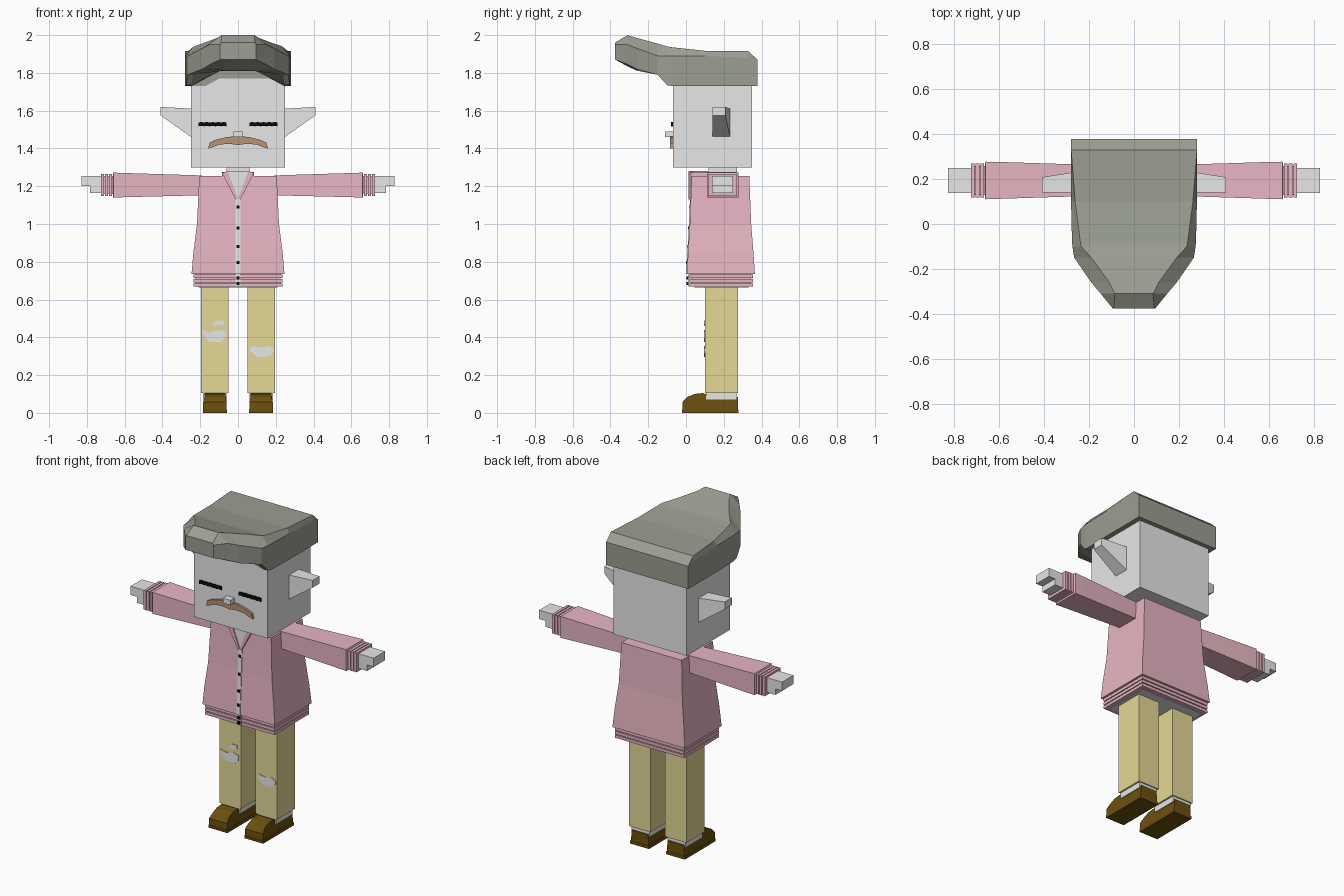
import bpy
import bmesh

default_cube = bpy.data.objects.get("Cube")
if default_cube:
    bpy.data.objects.remove(default_cube, do_unlink=True)


def material(name, red, green, blue):
    mat = bpy.data.materials.new(name)
    mat.use_nodes = True
    colour = (red, green, blue, 1)
    mat.diffuse_color = colour
    mat.node_tree.nodes["Principled BSDF"].inputs["Base Color"].default_value = colour
    return mat


SKIN = material("pale skin", .8, .8, .8)
HAIR = material("grey hair", .33, .345, .29)
PINK = material("pink jacket", .84, .49, .57)
TAN = material("tan trousers", .78, .69, .30)
SHOE = material("dark brown leather", .15, .08, .004)
MOUSTACHE = material("brown moustache", .48, .29, .19)
BLACK = material("black", .003, .003, .003)


def loft(name, rings, mat, mirror=False):
    """Skin a list of equal-sized point rings and cap both ends."""
    bm = bmesh.new()
    loops = [[bm.verts.new(p) for p in ring] for ring in rings]
    count = len(loops[0])
    for a, b in zip(loops, loops[1:]):
        for i in range(count):
            j = (i + 1) % count
            bm.faces.new((a[i], a[j], b[j], b[i]))
    bm.faces.new(loops[0])
    bm.faces.new(loops[-1])
    bmesh.ops.recalc_face_normals(bm, faces=bm.faces)
    mesh = bpy.data.meshes.new(name)
    bm.to_mesh(mesh)
    bm.free()
    mesh.materials.append(mat)
    obj = bpy.data.objects.new(name, mesh)
    bpy.context.scene.collection.objects.link(obj)
    if mirror:
        mod = obj.modifiers.new("mirror", "MIRROR")
        mod.use_mirror_merge = False
    return obj


def level(z, x0, x1, y0, y1):
    """Horizontal rectangle."""
    return [(x0, y0, z), (x1, y0, z), (x1, y1, z), (x0, y1, z)]


def slab(x, y0, y1, z0, z1):
    """Rectangle facing sideways."""
    return [(x, y0, z0), (x, y1, z0), (x, y1, z1), (x, y0, z1)]


def box(name, x, y, z, mat, mirror=False):
    return loft(name, [level(h, *x, *y) for h in z], mat, mirror)


def plate(name, outline, y0, y1, mat, mirror=False):
    """Front-facing outline given thickness along y."""
    return loft(name, [[(x, y, z) for x, z in outline] for y in (y0, y1)], mat, mirror)


# Head, neck and ears
box("head", (-.25, .25), (-.07, .35), (1.3, 1.8), SKIN)
box("neck", (-.06, .06), (.12, .27), (1.2, 1.31), SKIN)
loft("ear", [slab(.24, .14, .235, 1.455, 1.61), slab(.41, .14, .208, 1.575, 1.62)], SKIN, True)

# Face
box("nose", (-.025, .025), (-.11, -.06), (1.46, 1.49), SKIN)
lash_top = [(.06 + .015 * i, 1.537 + .003 * (i % 2)) for i in range(11)]
lash_low = [(x, z - .02) for x, z in reversed(lash_top)]
plate("closed_eye", lash_top + lash_low, -.079, -.07, BLACK, True)
half = [(0, 1.466), (.06, 1.46), (.12, 1.445), (.15, 1.43),
        (.158, 1.4), (.13, 1.408), (.1, 1.42), (.05, 1.425), (0, 1.418)]
other = [(-x, z) for x, z in reversed(half[1:-1])]
plate("moustache", half + other, -.084, -.06, MOUSTACHE)

# Swept hair: y, top width, top height, side width, side top, side bottom, underside
hair_stations = [
    (.378, .28, 1.87, .28, 1.85, 1.73, 1.73),
    (.33, .28, 1.915, .28, 1.88, 1.73, 1.73),
    (.1, .262, 1.917, .28, 1.89, 1.73, 1.73),
    (-.069, .24, 1.935, .276, 1.89, 1.73, 1.73),
    (-.071, .24, 1.935, .276, 1.89, 1.73, 1.81),
    (-.1, .235, 1.94, .274, 1.89, 1.735, 1.81),
    (-.15, .19, 1.955, .266, 1.89, 1.79, 1.81),
    (-.26, .11, 1.985, .19, 1.93, 1.82, 1.812),
    (-.31, .085, 2.0, .148, 1.95, 1.845, 1.835),
    (-.375, .09, 1.96, .095, 1.95, 1.87, 1.87),
]
hair_rings = []
for y, wt, zt, w, zu, zl, zc in hair_stations:
    side = [(wt, y, zt), (w, y, zu), (w, y, zl), (.9 * w, y, zl), (.36 * w, y, zc)]
    hair_rings.append(side + [(-p[0], y, p[2]) for p in reversed(side)])
loft("hair", hair_rings, HAIR)

# Jacket body: height, half width, front, back
torso = [(.735, .246, .005, .365), (.85, .236, .011, .357),
         (1.0, .217, .02, .345), (1.255, .205, .03, .335)]
loft("jacket_body", [level(z, -w, w, f, b) for z, w, f, b in torso], PINK)
loft("shirt_strip", [level(z, -.012, .012, f - .004, f + .02) for z, w, f, b in torso[:-1]]
     + [level(1.16, -.012, .012, .022, .05)], SKIN)
box("hem_core", (-.225, .225), (.03, .345), (.672, .74), PINK)
for i in range(3):
    base = .668 + .023 * i
    box("hem_ridge", (-.236, .236), (.018, .355), (base, base + .018), PINK)
box("hem_strip", (-.012, .012), (.013, .03), (.668, .735), SKIN)
box("body_underside", (-.21, .21), (.045, .33), (.664, .7), SKIN)

# Neckline and lapels
plate("open_neck", [(-.06, 1.28), (.06, 1.28), (0, 1.135)], .02, .15, SKIN)
plate("lapel", [(.055, 1.28), (.085, 1.27), (.07, 1.24), (.012, 1.13), (0, 1.135)],
      .014, .04, PINK, True)
box("collar", (.055, .085), (.03, .27), (1.25, 1.275), PINK, True)

# Buttons
for z in (1.09, .98, .88, .795, .715, .685):
    front = .012 if z < .735 else .005 + (z - .735) * .055
    box("button", (-.008, .008), (front - .009, front + .005), (z - .008, z + .008), BLACK)

# Sleeves, cuffs and hands
loft("sleeve", [slab(.19, .125, .263, 1.152, 1.257),
                slab(.6, .112, .276, 1.142, 1.27),
                slab(.66, .11, .277, 1.14, 1.272),
                slab(.663, .118, .268, 1.148, 1.264)], PINK, True)
loft("cuff_core", [slab(x, .13, .257, 1.158, 1.254) for x in (.65, .722)], PINK, True)
for i in range(3):
    start = .667 + .021 * i
    loft("cuff_ridge", [slab(x, .117, .269, 1.147, 1.265) for x in (start, start + .016)],
         PINK, True)
box("hand", (.7, .828), (.138, .248), (1.2, 1.254), SKIN, True)
box("palm", (.7, .783), (.138, .248), (1.163, 1.2), SKIN, True)

# Trousers with torn patches
box("trouser_leg", (.05, .195), (.1, .275), (.105, .69), TAN, True)
box("ankle", (.06, .185), (.105, .268), (.07, .106), SKIN, True)
tears = [
    [(-.19, .44), (-.15, .428), (-.1, .44), (-.062, .43), (-.068, .395),
     (-.09, .375), (-.15, .378), (-.18, .4)],
    [(-.14, .465), (-.11, .49), (-.075, .49), (-.075, .468), (-.11, .462)],
    [(.057, .33), (.075, .355), (.12, .345), (.16, .355), (.19, .34),
     (.185, .315), (.15, .295), (.1, .295), (.075, .32)],
]
for outline in tears:
    plate("torn_patch", outline, .096, .103, SKIN)

# Shoes: side profile lofted across the width, narrower along the top
profile = [(-.012, 0), (-.02, .015), (-.018, .058), (.005, .083), (.045, .1),
           (.09, .105), (.14, .085), (.275, .085), (.275, 0)]
centre = .122
shoe_rings = []
for sign in (-1, 1):
    shoe_rings.append([(centre + sign * (.062 if z < .07 else .055), y, z) for y, z in profile])
loft("shoe", shoe_rings, SHOE, True)
loft("sole", [[(x, y, z) for y, z in ((-.02, 0), (.277, 0), (.277, .018), (-.022, .018))]
              for x in (centre - .064, centre + .064)], SHOE, True)
